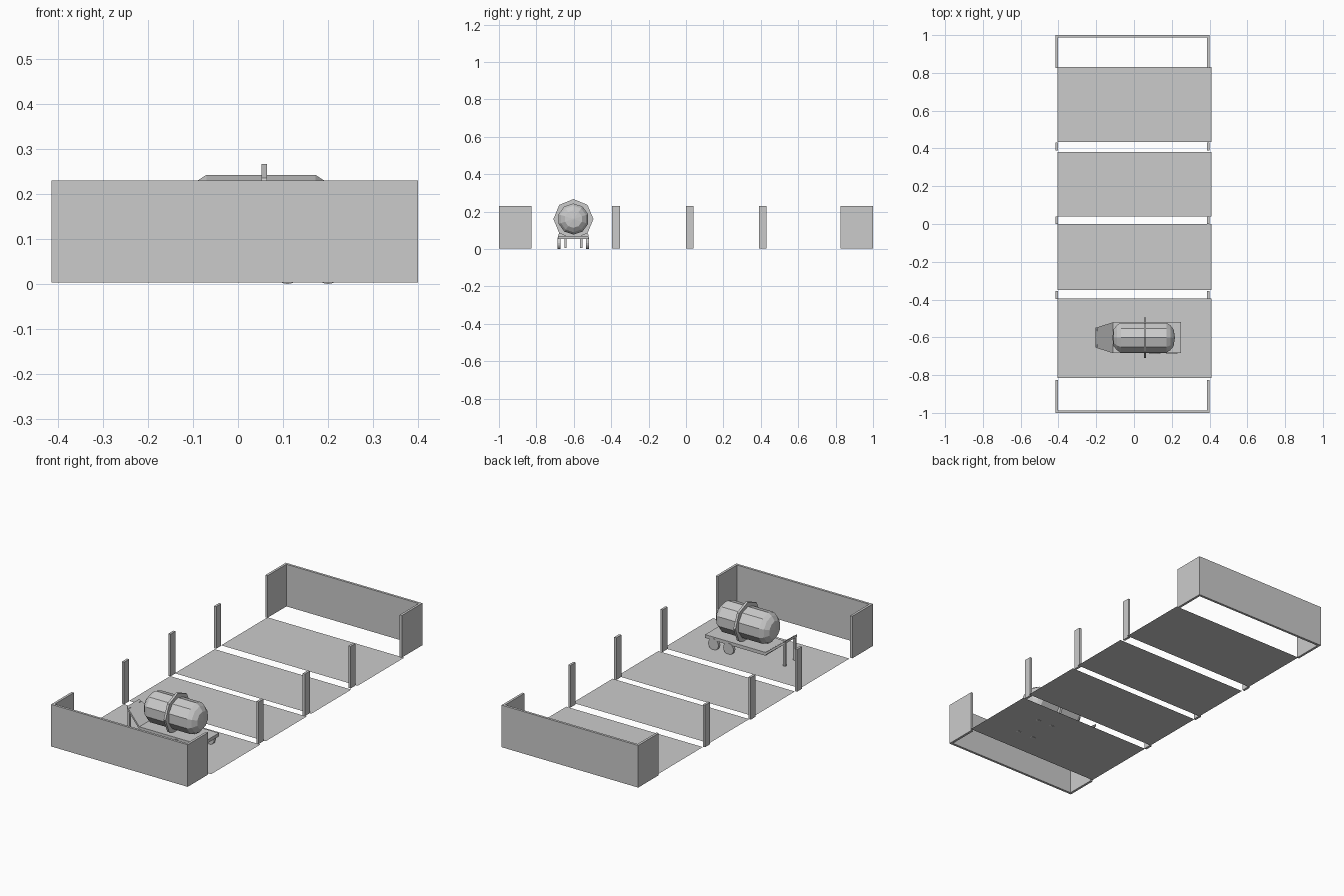
import bpy, math
from mathutils import Vector

if "Cube" in bpy.data.objects:
    bpy.data.objects.remove(bpy.data.objects["Cube"])

CY = -0.602  # centre line of the trailer


def mesh(name, verts, faces):
    me = bpy.data.meshes.new(name)
    me.from_pydata(verts, [], faces)
    me.update()
    ob = bpy.data.objects.new(name, me)
    bpy.context.collection.objects.link(ob)
    return ob


def prism(name, outline, offset):
    """Extrude a planar outline of 3D points by an offset vector."""
    n = len(outline)
    a = [Vector(p) for p in outline]
    b = [p + Vector(offset) for p in a]
    faces = [tuple(range(n))[::-1], tuple(range(n, 2 * n))]
    faces += [(i, (i + 1) % n, n + (i + 1) % n, n + i) for i in range(n)]
    ob = mesh(name, a + b, faces)
    import bmesh
    bm = bmesh.new()
    bm.from_mesh(ob.data)
    bmesh.ops.recalc_face_normals(bm, faces=bm.faces)
    bm.to_mesh(ob.data)
    bm.free()
    return ob


def box(name, x0, x1, y0, y1, z0, z1):
    return prism(name, [(x0, y0, z0), (x1, y0, z0), (x1, y1, z0), (x0, y1, z0)], (0, 0, z1 - z0))


def lathe_x(name, profile, sides, centre):
    """Spin (x, radius) points around the x axis, first edge pointing up."""
    verts, faces = [], []
    for x, r in profile:
        for i in range(sides):
            a = 2 * math.pi * i / sides
            verts.append((x, centre[0] + r * math.sin(a), centre[1] + r * math.cos(a)))
    for k in range(len(profile) - 1):
        for i in range(sides):
            j = (i + 1) % sides
            faces.append((k * sides + i, (k + 1) * sides + i, (k + 1) * sides + j, k * sides + j))
    last = (len(profile) - 1) * sides
    faces += [tuple(range(sides)), tuple(range(last, last + sides))[::-1]]
    return mesh(name, verts, faces)


# floor panels
for y0, y1 in [(-0.815, -0.395), (-0.35, 0.0), (0.04, 0.38), (0.435, 0.83)]:
    mesh("floor_panel", [(-0.405, y0, .003), (0.41, y0, .003), (0.41, y1, .003), (-0.405, y1, .003)],
         [(0, 1, 2, 3)])

# U-shaped end walls
T = 0.013
for s in (-1, 1):
    pts = [(-0.415, 0.825), (-0.415, 1.0), (0.40, 1.0), (0.40, 0.825),
           (0.40 - T, 0.825), (0.40 - T, 1 - T), (-0.415 + T, 1 - T), (-0.415 + T, 0.825)]
    prism("end_wall", [(x, s * y, 0.003) for x, y in pts], (0, 0, 0.227))

# side posts
for y in (-0.375, 0.02, 0.41):
    for x in (-0.415, 0.40 - T):
        box("side_post", x, x + T, y - 0.021, y + 0.021, 0.003, 0.23)

# tank with rounded ends, and the band around it
cap = [(0.044, 0.004), (0.038, 0.047), (0.020, 0.070), (0, 0.083)]
profile = [(-0.07 - d, r) for d, r in cap] + [(0.172 + d, r) for d, r in reversed(cap)]
lathe_x("tank", profile, 10, (CY, 0.16))
lathe_x("tank_band", [(0.052, 0.107), (0.064, 0.107)], 8, (CY, 0.16))

# trailer bed and raised sloping tongue
box("trailer_bed", -0.11, 0.25, CY - 0.082, CY + 0.082, 0.052, 0.070)
prism("tongue", [(-0.11, CY - 0.082, 0.070), (-0.11, CY + 0.082, 0.070),
                 (-0.205, CY + 0.052, 0.143), (-0.205, CY - 0.052, 0.143)], (0, 0, -0.014))

for s in (-1, 1):
    # support legs under the tongue tip
    y = CY + s * 0.042
    box("support_leg", -0.204, -0.192, y - 0.006, y + 0.006, 0.006, 0.135)
    # wheels
    for x in (0.11, 0.20):
        bpy.ops.mesh.primitive_cylinder_add(vertices=16, radius=0.031, depth=0.016,
                                            location=(x, CY + s * 0.076, 0.031),
                                            rotation=(math.pi / 2, 0, 0))
        bpy.context.object.name = "wheel"
